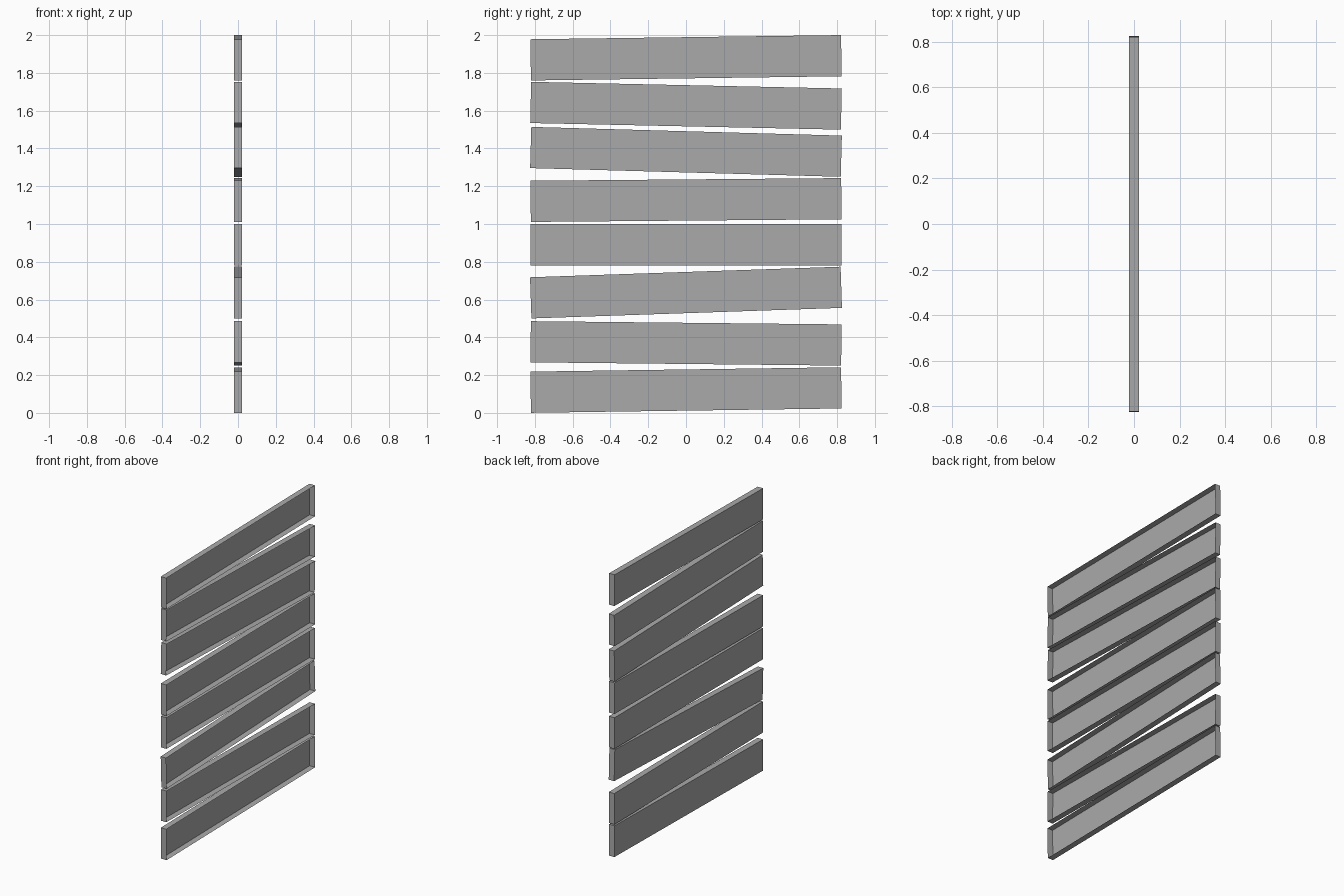
import bpy, bmesh
from math import atan2
from mathutils import Matrix

if "Cube" in bpy.data.objects:
    bpy.data.objects.remove(bpy.data.objects["Cube"], do_unlink=True)

LENGTH, HEIGHT, DEPTH = 1.645, 0.218, 0.042

grey = bpy.data.materials.new("plain grey")
grey.use_nodes = True
COLOUR = (0.4, 0.4, 0.4, 1)
grey.diffuse_color = COLOUR
grey.node_tree.nodes["Principled BSDF"].inputs["Base Color"].default_value = COLOUR


def plank(name, z, rise):
    """Shallow tray, open towards +x, tilted so its +y end is higher by rise."""
    bm = bmesh.new()
    bmesh.ops.create_cube(bm, size=1)
    bm.normal_update()
    open_side = [f for f in bm.faces if f.normal.x > 0.9]
    bmesh.ops.delete(bm, geom=open_side, context='FACES_ONLY')
    bmesh.ops.scale(bm, vec=(DEPTH, LENGTH, HEIGHT), verts=bm.verts)
    bm.transform(Matrix.Rotation(atan2(rise, LENGTH), 4, 'X'))
    mesh = bpy.data.meshes.new(name)
    bm.to_mesh(mesh)
    bm.free()
    mesh.materials.append(grey)
    obj = bpy.data.objects.new(name, mesh)
    obj.location.z = z
    bpy.context.collection.objects.link(obj)


# Centre height and end-to-end rise of each plank, bottom to top
planks = [(0.121, 0.023), (0.368, -0.017), (0.637, 0.056), (0.890, 0.0),
          (1.127, 0.014), (1.382, -0.046), (1.626, -0.035), (1.880, 0.022)]
for i, (z, rise) in enumerate(planks, 1):
    plank(f"plank_{i}", z, rise)
